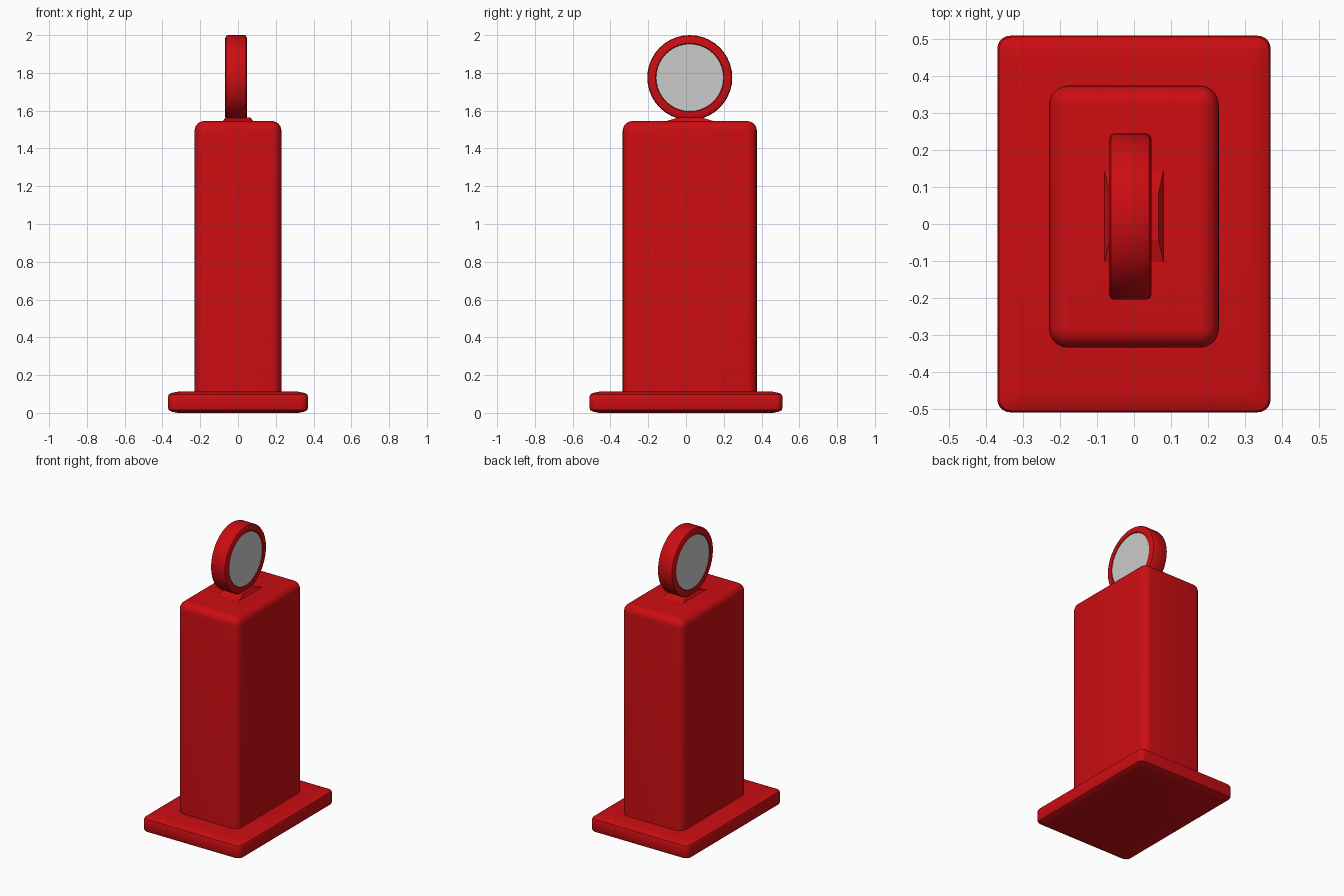
import bpy, bmesh, math
from mathutils import Matrix

if "Cube" in bpy.data.objects:
    bpy.data.objects.remove(bpy.data.objects["Cube"])

red = bpy.data.materials.new("red_paint")
red.diffuse_color = (0.6, 0.004, 0.006, 1)
red.use_nodes = True
red.node_tree.nodes["Principled BSDF"].inputs["Base Color"].default_value = red.diffuse_color


def finish(bm, name, mat=red, angle=35):
    bmesh.ops.recalc_face_normals(bm, faces=bm.faces)
    me = bpy.data.meshes.new(name)
    bm.to_mesh(me)
    bm.free()
    ob = bpy.data.objects.new(name, me)
    bpy.context.collection.objects.link(ob)
    if mat:
        me.materials.append(mat)
    bpy.ops.object.select_all(action='DESELECT')
    ob.select_set(True)
    bpy.context.view_layer.objects.active = ob
    bpy.ops.object.shade_smooth_by_angle(angle=math.radians(angle))
    return ob


def loft(rings):
    """Skin a list of equal-length rings and cap both ends."""
    bm = bmesh.new()
    vs = [[bm.verts.new(p) for p in r] for r in rings]
    n = len(vs[0])
    for a, b in zip(vs, vs[1:]):
        for i in range(n):
            j = (i + 1) % n
            bm.faces.new((a[i], a[j], b[j], b[i]))
    bm.faces.new(vs[0][::-1])
    bm.faces.new(vs[-1])
    return bm


def rounded_rect(hx, hy, r, z, cy=0, seg=5):
    """Ring of points around a rectangle with rounded corners."""
    pts = []
    for k, (sx, sy) in enumerate(((1, 1), (-1, 1), (-1, -1), (1, -1))):
        for i in range(seg + 1):
            a = math.pi / 2 * (k + i / seg)
            pts.append((sx * (hx - r) + r * math.cos(a),
                        cy + sy * (hy - r) + r * math.sin(a), z))
    return pts


# Base slab: softly sloped rims top and bottom
base_profile = [(0.05, 0.0), (0.02, 0.006), (0.004, 0.014), (0, 0.024),
                (0, 0.088), (0.004, 0.098), (0.02, 0.106), (0.05, 0.112)]
finish(loft([rounded_rect(0.37 - d, 0.51 - d, 0.035, z) for d, z in base_profile]), "base")

# Cabinet: rounded box
R, top = 0.052, 1.545
rings = [rounded_rect(0.23, 0.355, R, 0.08, 0.02)]
for i in range(7):
    a = math.pi / 2 * i / 6
    d = R * (1 - math.cos(a)) * 0.98
    rings.append(rounded_rect(0.23 - d, 0.355 - d, R - d, top - R + R * math.sin(a), 0.02))
finish(loft(rings), "cabinet")

# Neck: shallow flared foot under the sign
finish(loft([[(sx * hx, 0.021 + sy * hy, z) for sx, sy in ((1, 1), (-1, 1), (-1, -1), (1, -1))]
             for hx, hy, z in ((0.083, 0.14, 1.54), (0.067, 0.065, 1.563))]), "neck", angle=10)

# Round sign: bevelled disc with a shallow recess on each face
CX, CY, CZ, H = -0.01, 0.02, 1.775, 0.0575


def circle(r, x, n=40):
    return [(CX + x, CY + r * math.cos(2 * math.pi * i / n),
             CZ + r * math.sin(2 * math.pi * i / n)) for i in range(n)]


half = [(0.178, H - 0.006), (0.182, H), (0.211, H), (0.221, H - 0.005), (0.225, H - 0.013)]
profile = [(r, -x) for r, x in half] + half[::-1]
finish(loft([circle(r, x) for r, x in profile]), "sign_rim", angle=30)

# Grey sign faces
for side, name in ((-1, "left_sign_face"), (1, "right_sign_face")):
    finish(loft([circle(0.178, side * (H - 0.01)), circle(0.178, side * (H - 0.003))]), name, None)
